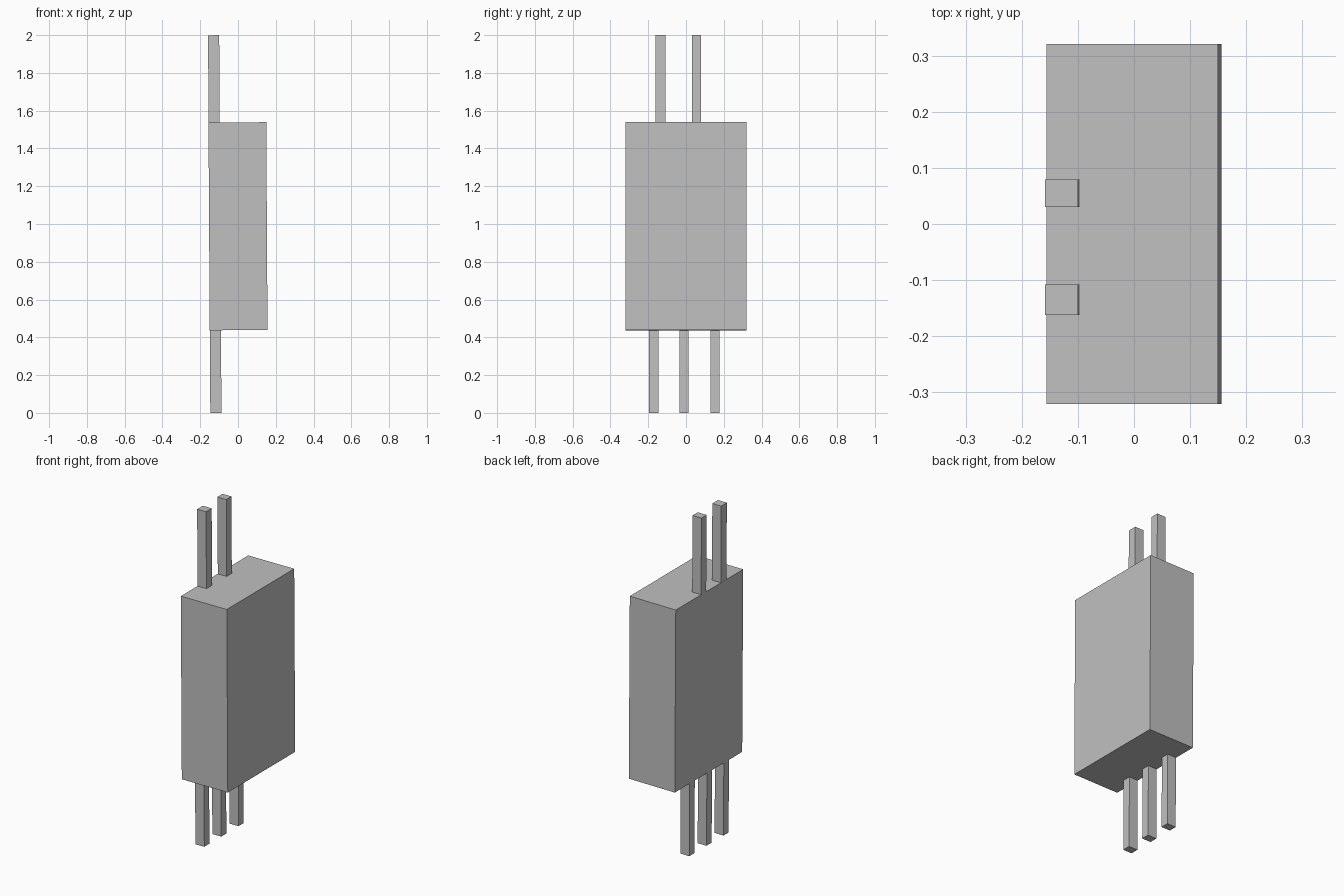
import bpy
from mathutils import Matrix, Vector

cube = bpy.data.objects.get("Cube")
if cube:
    bpy.data.objects.remove(cube, do_unlink=True)

# Single plain grey
grey = bpy.data.materials.new("plain_grey")
grey.use_nodes = True
colour = (0.53, 0.53, 0.53, 1)
grey.diffuse_color = colour
grey.node_tree.nodes["Principled BSDF"].inputs["Base Color"].default_value = colour

# The whole assembly leans very slightly about y
PIVOT = Vector((0, 0, 0.988))
LEAN = (Matrix.Translation(PIVOT) @ Matrix.Rotation(-0.006, 4, "Y")
        @ Matrix.Translation(-PIVOT))


def box(name, centre, size):
    bpy.ops.mesh.primitive_cube_add(size=1)
    obj = bpy.context.object
    obj.name = name
    obj.data.transform(LEAN @ Matrix.Translation(centre) @ Matrix.Diagonal((*size, 1)))
    obj.data.materials.append(grey)
    return obj


BOTTOM, TOP = 0.438, 1.538
PIN_X, PIN_WIDTH = -0.123, 0.059

# Main block
box("body", (0, 0, (BOTTOM + TOP) / 2), (0.306, 0.641, TOP - BOTTOM))

# Two pins on top
for i, (y, depth) in enumerate([(-0.135, 0.054), (0.055, 0.049)], 1):
    box(f"upper_pin_{i}", (PIN_X, y, (TOP + 2) / 2), (PIN_WIDTH, depth, 2 - TOP))

# Three pins underneath
for i, y in enumerate([-0.171, -0.010, 0.154], 1):
    box(f"lower_pin_{i}", (PIN_X, y, BOTTOM / 2), (PIN_WIDTH, 0.049, BOTTOM))
